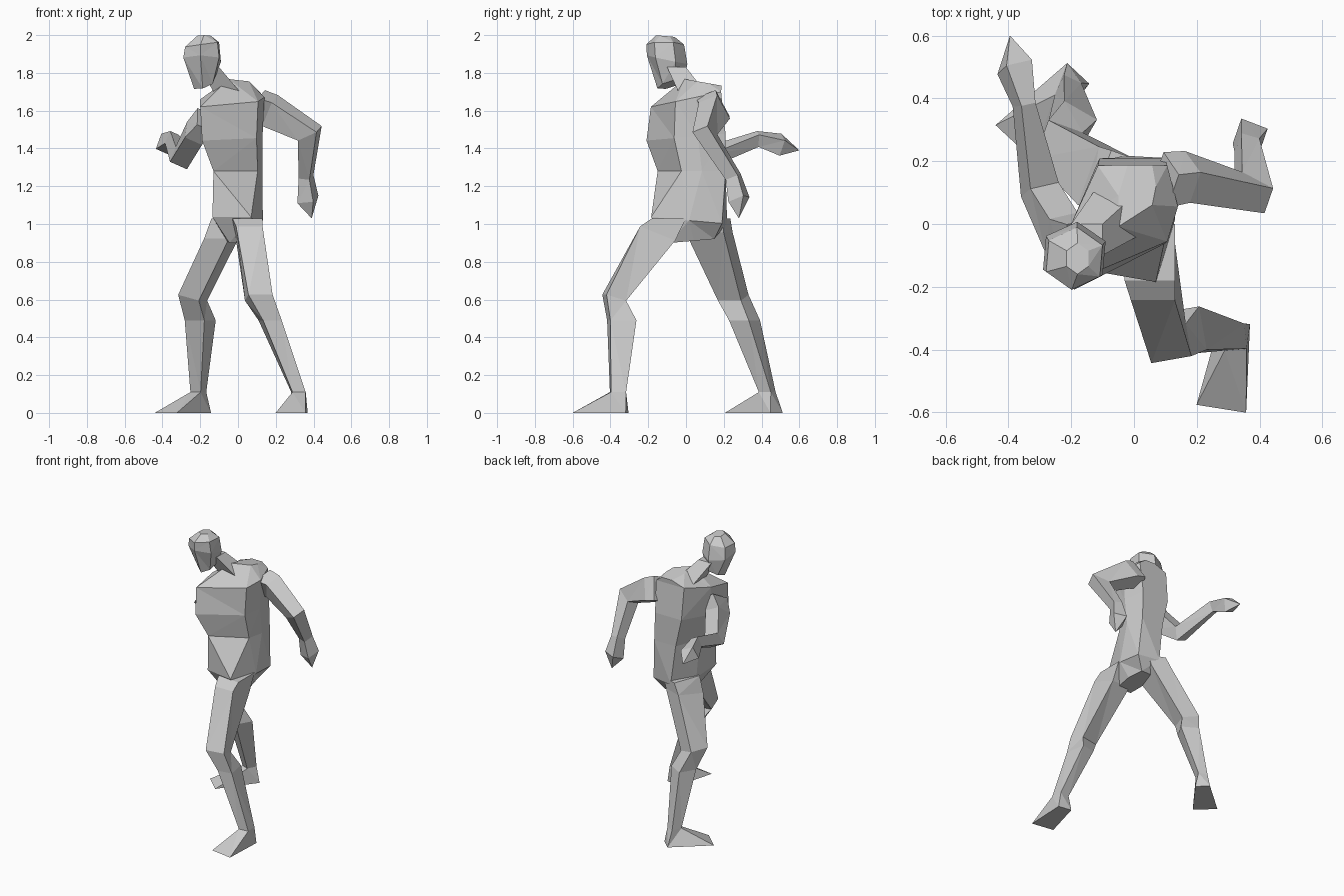
import bpy
import bmesh
from math import cos, pi, radians, sin
from mathutils import Euler, Vector

default_cube = bpy.data.objects.get("Cube")
if default_cube:
    bpy.data.objects.remove(default_cube, do_unlink=True)

# One plain grey for the whole figure
grey = bpy.data.materials.new("plain_grey")
grey.use_nodes = True
grey_colour = (.6, .6, .6, 1)
grey.diffuse_color = grey_colour
grey.node_tree.nodes["Principled BSDF"].inputs["Base Color"].default_value = grey_colour

# Unit outlines, all running counter-clockwise from the front
BOX = [(-1, -1), (1, -1), (1, 1), (-1, 1)]
SOLE = [(-1, -1), (1, -1), (.6, 1), (-.6, 1)]
HIPS = [(-.8, -1), (.8, -1), (1, .1), (.7, 1), (-.5, 1), (-1, .1)]
RIBS = [(-1, -1), (.8, -.3), (1, .3), (.8, 1), (-.5, 1), (-1, 0)]
SKULL = [(sin(i * pi / 3), -cos(i * pi / 3)) for i in range(6)]


def cut(outline, centre, half_size, turn=0, pitch=0, roll=0):
    """Cross-section: a scaled outline; pitch raises its back, roll lowers its left."""
    rotation = Euler((radians(pitch), radians(roll), radians(turn))).to_matrix()
    width, depth = half_size
    return [Vector(centre) + rotation @ Vector((x * width, y * depth, 0)) for x, y in outline]


def loft(name, *sections):
    """Skin faceted cross-sections; a section with one point closes to a tip."""
    mesh = bpy.data.meshes.new(name)
    bm = bmesh.new()
    rings = [[bm.verts.new(point) for point in section] for section in sections]
    for lower, upper in zip(rings, rings[1:]):
        count = len(lower)
        for i in range(count):
            j = (i + 1) % count
            if len(upper) == 1:
                bm.faces.new((lower[i], lower[j], upper[0]))
            else:
                bm.faces.new((lower[i], lower[j], upper[j], upper[i]))
    for end in (rings[0], rings[-1]):
        if len(end) > 2:
            bm.faces.new(end)
    bmesh.ops.triangulate(bm, faces=bm.faces[:])
    bmesh.ops.recalc_face_normals(bm, faces=bm.faces[:])
    bm.to_mesh(mesh)
    bm.free()
    mesh.materials.append(grey)
    part = bpy.data.objects.new(name, mesh)
    bpy.context.scene.collection.objects.link(part)


def arm(name, joints, half_sizes):
    """Box-section arm along its joints, squared to the hinge of the elbow, ending in a tip."""
    path = [Vector(joint) for joint in joints]
    elbow = path[2]
    hinge = (elbow - path[0]).cross(path[-1] - elbow).normalized()
    sections = []
    for i, (width, depth) in enumerate(half_sizes):
        onward = (path[i + 1] - path[i]).normalized()
        along = onward + (path[i] - path[i - 1]).normalized() if i else onward
        across = hinge.cross(along).normalized()
        sections.append([path[i] + hinge * x * width + across * y * depth for x, y in BOX])
    loft(name, *sections, [path[-1]])


# Trunk: crotch, hips, waist, ribs, shoulders, neck base
loft(
    "torso",
    cut(HIPS, (.01, .03, .91), (.07, .12), pitch=5),
    cut(HIPS, (0, .02, 1.02), (.13, .19), turn=-10, pitch=-5),
    cut(RIBS, (0, .03, 1.28), (.13, .18)),
    cut(RIBS, (-.03, 0, 1.46), (.16, .21), pitch=5),
    cut(RIBS, (-.03, 0, 1.66), (.17, .19), pitch=12),
    cut(RIBS, (.01, .09, 1.75), (.06, .1), pitch=-10),
)

# Neck, leaning forward into the skull
loft(
    "neck",
    cut(BOX, (-.06, .03, 1.7), (.07, .07)),
    cut(BOX, (-.15, -.05, 1.83), (.05, .05)),
)

# Head: jaw, cheeks, brow, crown
loft(
    "head",
    cut(SKULL, (-.18, -.08, 1.74), (.06, .075), turn=-10, pitch=18, roll=-15),
    cut(SKULL, (-.19, -.1, 1.87), (.11, .11), turn=-5, pitch=-12),
    cut(SKULL, (-.19, -.11, 1.95), (.1, .1), turn=-5, roll=-8),
    cut(SKULL, (-.18, -.11, 1.995), (.04, .05), pitch=-5),
)

# Legs: hip, thigh, knee, calf, ankle; each ankle also starts a foot
left_ankle = cut(BOX, (.32, -.36, .11), (.035, .04), turn=5)
loft(
    "left_leg",
    cut(BOX, (.05, -.09, 1.03), (.08, .09)),
    cut(BOX, (.06, -.15, .95), (.07, .1), pitch=-22),
    cut(BOX, (.11, -.38, .61), (.065, .055), turn=10, pitch=-17),
    cut(BOX, (.17, -.34, .49), (.05, .07), turn=10),
    left_ankle,
)
right_ankle = cut(BOX, (-.21, .43, .11), (.03, .035), turn=-25)
loft(
    "right_leg",
    cut(BOX, (-.05, .12, 1.03), (.06, .1), turn=-20),
    cut(BOX, (-.08, .13, .94), (.07, .1), turn=-20, pitch=10),
    cut(BOX, (-.24, .25, .61), (.06, .065), turn=-20, roll=15),
    cut(BOX, (-.2, .31, .49), (.06, .06), turn=-30),
    right_ankle,
)

# Feet: wedges from the ankle down to a sole that widens at the toes
loft("left_foot", left_ankle, cut(SOLE, (.3, -.45, 0), (.08, .14), turn=-9))
loft("right_foot", right_ankle, cut(SOLE, (-.28, .37, 0), (.08, .15), turn=-43))

# Arms: shoulder, upper arm, elbow, wrist, palm, fingertips
arm(
    "left_arm",
    [(.1, .14, 1.62), (.17, .15, 1.6), (.38, .1, 1.48), (.36, .25, 1.25), (.37, .28, 1.13), (.39, .28, 1.03)],
    [(.06, .08), (.055, .075), (.045, .06), (.035, .03), (.045, .045)],
)
arm(
    "right_arm",
    [(-.17, -.07, 1.55), (-.23, -.03, 1.48), (-.3, .11, 1.35), (-.35, .38, 1.45), (-.38, .5, 1.42), (-.395, .6, 1.39)],
    [(.05, .09), (.05, .07), (.05, .045), (.025, .035), (.045, .045)],
)
